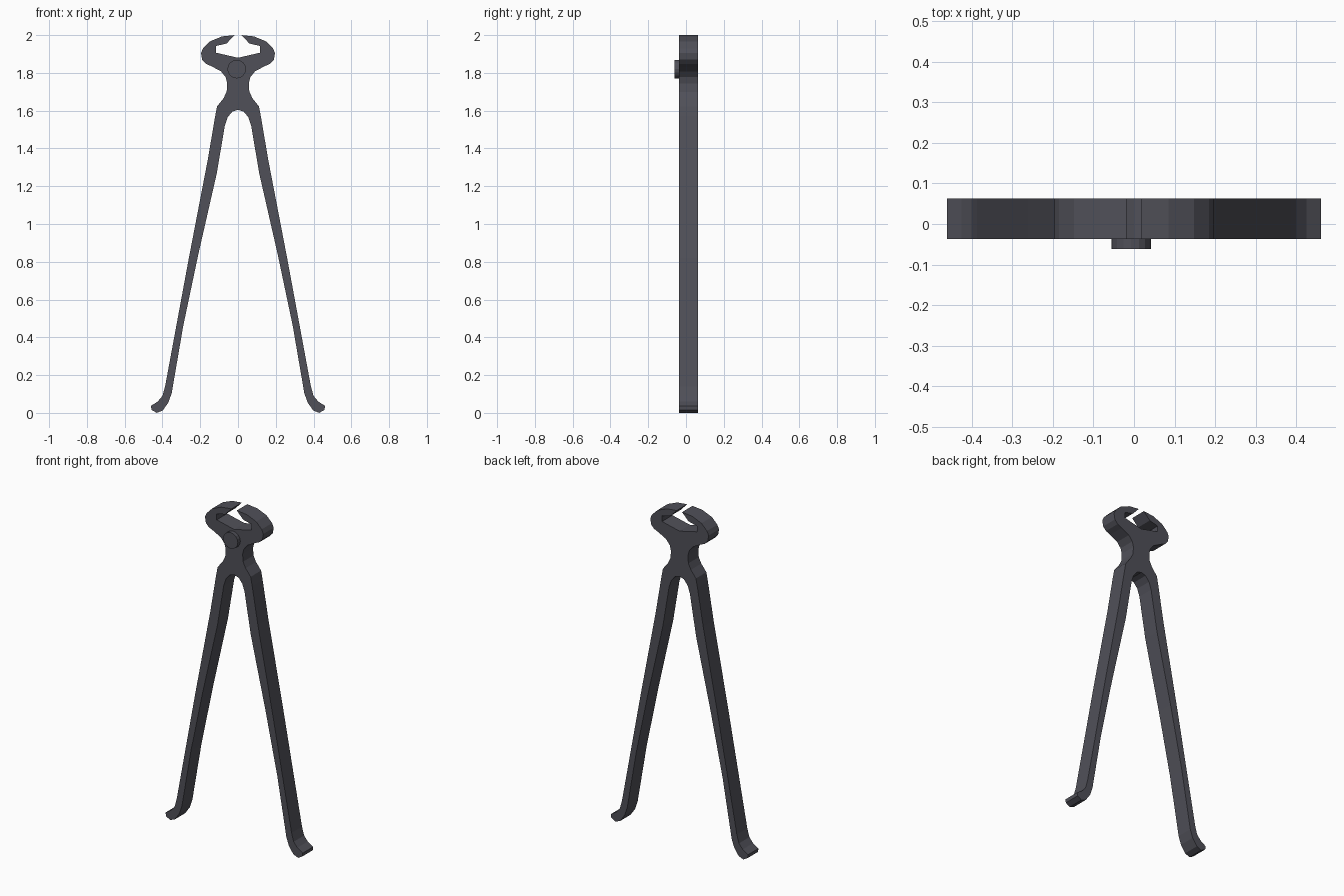
import bpy, bmesh, math
from mathutils import Matrix

if "Cube" in bpy.data.objects:
    bpy.data.objects.remove(bpy.data.objects["Cube"])

steel = bpy.data.materials.new("dark steel")
steel.diffuse_color = (0.08, 0.08, 0.098, 1)
steel.use_nodes = True
steel.node_tree.nodes["Principled BSDF"].inputs["Base Color"].default_value = steel.diffuse_color


def finish(bm, name):
    bmesh.ops.recalc_face_normals(bm, faces=bm.faces)
    me = bpy.data.meshes.new(name)
    bm.to_mesh(me)
    bm.free()
    me.materials.append(steel)
    ob = bpy.data.objects.new(name, me)
    bpy.context.collection.objects.link(ob)
    return ob


# Half outline (x, z): jaw cavity, jaw outside, neck, handle, foot, crotch
half = [
    (0.0, 1.88), (0.117, 1.907), (0.117, 1.942), (0.06, 1.956), (0.018, 2.0),
    (0.085, 1.993), (0.148, 1.967), (0.185, 1.93), (0.196, 1.905),
    (0.19, 1.87), (0.17, 1.848), (0.14, 1.835), (0.09, 1.808),
    (0.065, 1.777), (0.057, 1.745), (0.06, 1.70), (0.077, 1.665),
    (0.111, 1.622), (0.121, 1.57), (0.16, 1.34), (0.26, 0.82),
    (0.386, 0.14), (0.4, 0.09), (0.425, 0.06), (0.461, 0.037),
    (0.458, 0.016), (0.43, 0.0), (0.398, 0.013), (0.368, 0.056),
    (0.351, 0.105), (0.29, 0.46), (0.21, 0.84), (0.112, 1.27),
    (0.07, 1.52), (0.055, 1.565), (0.03, 1.595), (0.0, 1.605),
]

# Pincer body: mirrored outline extruded through its thickness
outline = half + [(-x, z) for x, z in reversed(half[1:-1])]
bm = bmesh.new()
face = bm.faces.new([bm.verts.new((x, -0.037, z)) for x, z in outline])
ext = bmesh.ops.extrude_face_region(bm, geom=[face], use_keep_orig=True)
for g in ext["geom"]:
    if isinstance(g, bmesh.types.BMVert):
        g.co.y = 0.063
finish(bm, "pincer_body")

# Pivot rivet on the front
bm = bmesh.new()
bmesh.ops.create_cone(
    bm, cap_ends=True, segments=16, radius1=0.049, radius2=0.049, depth=0.035,
    matrix=Matrix.Translation((-0.007, -0.0445, 1.82)) @ Matrix.Rotation(math.pi / 2, 4, 'X'))
finish(bm, "pivot_rivet")
